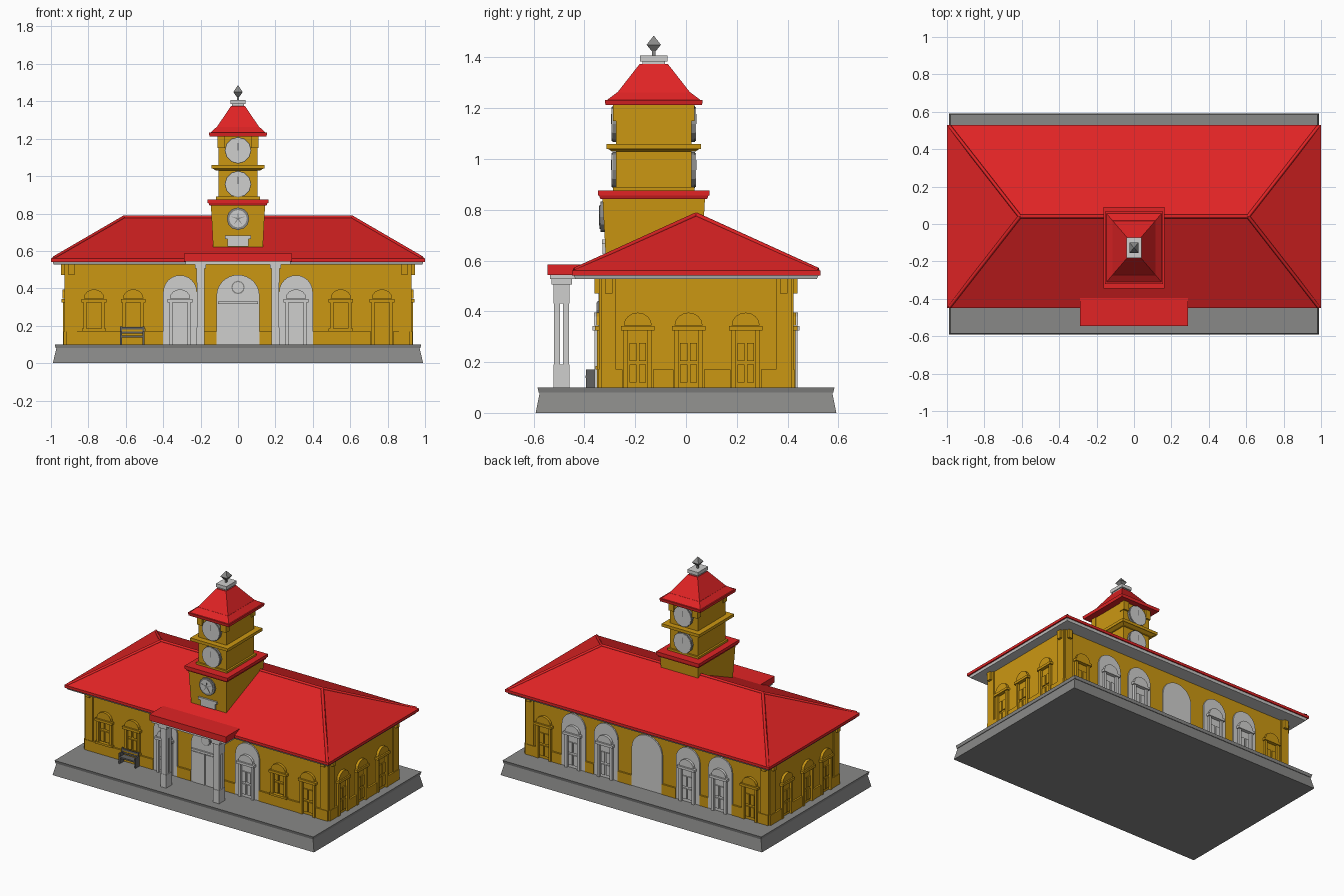
import bpy, bmesh
from math import sin, cos, pi, radians
from mathutils import Matrix

if "Cube" in bpy.data.objects:
    bpy.data.objects.remove(bpy.data.objects["Cube"], do_unlink=True)


def material(name, r, g, b):
    m = bpy.data.materials.new(name)
    m.use_nodes = True
    m.diffuse_color = (r, g, b, 1)
    bsdf = next(n for n in m.node_tree.nodes if n.type == 'BSDF_PRINCIPLED')
    bsdf.inputs["Base Color"].default_value = (r, g, b, 1)
    return m


YELLOW = material("ochre wall", 0.60, 0.31, 0.006)
RED = material("red roof", 0.75, 0.017, 0.018)
WHITE = material("off white trim", 0.62, 0.62, 0.61)
GREY = material("grey stone", 0.25, 0.25, 0.245)
DARK = material("dark grey", 0.12, 0.12, 0.12)


# One object made of convex solids, each given by its corner points
def part(name, solids, mat, place=Matrix()):
    bm = bmesh.new()
    for pts in solids:
        verts = [bm.verts.new(p) for p in pts]
        bmesh.ops.convex_hull(bm, input=verts)
    bmesh.ops.dissolve_limit(bm, angle_limit=radians(1), verts=bm.verts, edges=bm.edges)
    bmesh.ops.recalc_face_normals(bm, faces=bm.faces)
    bm.transform(place)
    mesh = bpy.data.meshes.new(name)
    bm.to_mesh(mesh)
    bm.free()
    mesh.materials.append(mat)
    ob = bpy.data.objects.new(name, mesh)
    bpy.context.scene.collection.objects.link(ob)
    return ob


def box(x0, x1, y0, y1, z0, z1):
    return [(x, y, z) for x in (x0, x1) for y in (y0, y1) for z in (z0, z1)]


# Four-sided block, half sizes at bottom and top, around a centre line at y
def taper(bx, by, z0, tx, ty, z1, y=0.0):
    return [(sx * hx, y + sy * hy, z) for hx, hy, z in ((bx, by, z0), (tx, ty, z1))
            for sx in (-1, 1) for sy in (-1, 1)]


# Outline in the wall plane (u, z), pushed outwards (towards -y)
def plate(outline, d0, d1):
    return [(u, -d, z) for u, z in outline for d in (d0, d1)]


def arch(u, w, z0, spring, rise, n=12):
    curve = [(u + w * cos(pi * i / n), spring + rise * sin(pi * i / n)) for i in range(n + 1)]
    return curve + ([(u - w, z0), (u + w, z0)] if z0 < spring else [])


def disc(u, z, r, n=12):
    return [(u + r * cos(2 * pi * i / n), z + r * sin(2 * pi * i / n)) for i in range(n)]


# ---- Platform
part("platform", [taper(0.99, 0.592, 0, 0.97, 0.575, 0.085),
                  taper(0.975, 0.58, 0.08, 0.98, 0.585, 0.1)], GREY)

# ---- Main building
MID = 0.04
HX, HY = 0.92, 0.375
part("walls", [taper(HX, HY, 0.1, HX, HY, 0.55, MID)], YELLOW)
part("eave_fascia", [taper(0.985, 0.475, 0.527, 0.993, 0.485, 0.547, MID)], WHITE)
ridge = [(-0.61, MID, 0.78), (0.61, MID, 0.78)]
part("main_roof", [taper(1, 0.49, 0.542, 1, 0.49, 0.56, MID) + ridge], RED)


def rail(name, a, b):
    c = bpy.data.curves.new(name, 'CURVE')
    c.dimensions = '3D'
    c.bevel_depth = 0.01
    c.bevel_resolution = 0
    s = c.splines.new('POLY')
    s.points.add(1)
    for p, co in zip(s.points, (a, b)):
        p.co = (*co, 1)
    c.materials.append(RED)
    bpy.context.scene.collection.objects.link(bpy.data.objects.new(name, c))


rail("ridge_cap", *ridge)
for sx in (-1, 1):
    for sy in (-1, 1):
        rail("hip_cap", (sx * 0.985, MID + sy * 0.48, 0.562), (sx * 0.61, MID, 0.78))


# ---- Wall openings: surround with cornice and arched pediment
def opening(name, place, u, mat, z0=0.1, lift=0.0):
    jambs = [box(u + s * 0.048 - 0.009, u + s * 0.048 + 0.009, -lift - 0.016, 0, z0, 0.33)
             for s in (-1, 1)]
    head = [box(u - 0.066, u + 0.066, -lift - 0.024, 0, 0.325, 0.342),
            plate(arch(u, 0.055, 0.345, 0.345, 0.05, 8), 0, lift + 0.018)]
    leaf = [box(u + s * 0.019 - 0.014, u + s * 0.019 + 0.014, -lift - 0.008, 0, z0 + 0.02 + h, z0 + 0.09 + h)
            for s in (-1, 1) for h in (0, 0.085)]
    sill = [box(u - 0.065, u + 0.065, -lift - 0.022, 0, z0, z0 + 0.014)] if z0 > 0.1 else []
    part(name, jambs + head + leaf + sill, mat, place)


def dress_wall(label, angle, dist, half, doors, windows, white_doors, centre):
    place = Matrix.Translation((0, MID, 0)) @ Matrix.Rotation(angle, 4, 'Z') @ Matrix.Translation((0, -dist, 0))
    gaps = [(u - 0.06, u + 0.06) for u in doors]
    for u in doors:
        opening(label + "_door", place, u, YELLOW)
    for u in windows:
        opening(label + "_window", place, u, YELLOW, 0.17)
    for u in white_doors:
        gaps.append((u - 0.09, u + 0.09))
        part(label + "_door_arch", [plate(arch(u, 0.09, 0.1, 0.38, 0.09), 0, 0.009)], WHITE, place)
        opening(label + "_white_door", place, u, WHITE, lift=0.009)
    if centre:
        gaps.append((-0.115, 0.115))
        part(label + "_main_arch", [plate(arch(0, 0.115, 0.1, 0.36, 0.112, 16), 0, 0.009)], WHITE, place)
    # Plinth fills the wall between the openings
    gaps.sort()
    starts = [-half] + [g[1] for g in gaps]
    ends = [g[0] for g in gaps] + [half]
    part(label + "_plinth", [box(a, b, -0.012, 0, 0.1, 0.17) for a, b in zip(starts, ends)], YELLOW, place)
    # Corner pilasters and eave brackets
    edge = half - 0.03
    part(label + "_pilasters", [box(s * edge - 0.03, s * edge + 0.03, -0.008, 0, 0.1, 0.53)
                                for s in (-1, 1)], YELLOW, place)
    part(label + "_brackets", [plate([(s * edge - 0.015, 0.47), (s * edge + 0.015, 0.47),
                                      (s * edge + 0.015, 0.53), (s * edge - 0.015, 0.53)], 0, 0.025)
                               for s in (-1, 1)], YELLOW, place)
    return place


front = dress_wall("front", 0, HY, HX, [0.77], [-0.77, -0.56, 0.55], [-0.31, 0.31], True)
dress_wall("back", pi, HY, HX, [-0.78, 0.78], [], [-0.555, -0.31, 0.31, 0.555], True)
dress_wall("left", pi / 2, HX, HY, [-0.23, -0.03, 0.195], [], [], False)
dress_wall("right", -pi / 2, HX, HY, [-0.195, 0.03, 0.23], [], [], False)

# ---- Main entrance details
part("entrance_doors", [box(s * 0.052 - 0.045, s * 0.052 + 0.045, -0.015, 0, 0.1, 0.31) for s in (-1, 1)]
     + [box(-0.108, 0.108, -0.02, 0, 0.315, 0.33)], WHITE, front)
part("entrance_round_rim", [plate(disc(0, 0.405, 0.036), 0, 0.013)], GREY, front)
part("entrance_round_window", [plate(disc(0, 0.405, 0.029), 0, 0.017)], WHITE, front)

# ---- Porch canopy on paired posts
part("porch_roof", [box(-0.29, 0.29, -0.545, -0.37, 0.543, 0.585)], RED)
part("porch_soffit", [box(-0.28, 0.28, -0.535, -0.37, 0.527, 0.545)], WHITE)
for sx in (-1, 1):
    x = sx * 0.2
    part("porch_column",
         [box(x - 0.02, x + 0.02, y - 0.012, y + 0.012, 0.12, 0.5) for y in (-0.508, -0.472)]
         + [box(x - 0.022, x + 0.022, -0.522, -0.458, 0.1, 0.19),
            box(x - 0.022, x + 0.022, -0.522, -0.458, 0.43, 0.51),
            box(x - 0.03, x + 0.03, -0.53, -0.45, 0.505, 0.53)], WHITE)

# ---- Bench
part("bench", [box(-0.63, -0.5, -0.395, -0.35, 0.138, 0.148)]
     + [box(-0.63, -0.5, -0.36, -0.352, z, z + 0.012) for z in (0.158, 0.18)]
     + [box(x - 0.005, x + 0.005, -0.393, -0.352, 0.1, 0.17) for x in (-0.625, -0.505)]
     + [box(x - 0.005, x + 0.005, -0.36, -0.35, 0.1, 0.195) for x in (-0.625, -0.505)], DARK)

# ---- Clock tower
TY = -0.127
part("tower_base", [taper(0.13, 0.186, 0.56, 0.145, 0.202, 0.85, TY)], YELLOW)
part("tower_red_band", [taper(0.152, 0.21, 0.842, 0.158, 0.216, 0.858, TY),
                        taper(0.162, 0.219, 0.856, 0.162, 0.219, 0.876, TY)], RED)
part("tower_stages", [taper(0.105, 0.148, 0.87, 0.105, 0.148, 1.22, TY),
                      taper(0.118, 0.16, 0.876, 0.118, 0.16, 0.89, TY)], YELLOW)
part("tower_cornice", [taper(0.118, 0.165, 1.03, 0.138, 0.183, 1.042, TY),
                       taper(0.142, 0.187, 1.04, 0.142, 0.187, 1.06, TY)], YELLOW)
part("tower_brackets", [box(sx * 0.09 - 0.02, sx * 0.09 + 0.02, TY + sy * 0.14 - 0.02,
                            TY + sy * 0.14 + 0.02, 1.15, 1.22)
                        for sx in (-1, 1) for sy in (-1, 1)], YELLOW)
part("tower_roof", [taper(0.152, 0.19, 1.212, 0.156, 0.193, 1.232, TY),
                    taper(0.15, 0.187, 1.23, 0.115, 0.145, 1.262, TY),
                    taper(0.115, 0.145, 1.26, 0.037, 0.055, 1.375, TY)], RED)
part("tower_cap", [taper(0.033, 0.045, 1.365, 0.033, 0.045, 1.39, TY),
                   taper(0.04, 0.055, 1.385, 0.04, 0.055, 1.408, TY)], WHITE)
part("finial", [taper(0.006, 0.006, 1.4, 0.006, 0.006, 1.44, TY),
                taper(0.008, 0.008, 1.425, 0.025, 0.028, 1.45, TY),
                taper(0.025, 0.028, 1.45, 0.001, 0.001, 1.485, TY)], GREY)

# Clock faces on the front and back of both upper stages
for label, angle in (("front", 0), ("back", pi)):
    spot = Matrix.Translation((0, TY, 0)) @ Matrix.Rotation(angle, 4, 'Z') @ Matrix.Translation((0, -0.148, 0))
    for z in (0.957, 1.138):
        part(label + "_clock_rim", [plate(disc(0, z, 0.071), 0, 0.015)], GREY, spot)
        part(label + "_clock_face", [plate(disc(0, z, 0.067), 0, 0.019)], WHITE, spot)
        part(label + "_clock_hand", [box(-0.002, 0.002, -0.021, 0, z, z + 0.04)], DARK, spot)

# Round emblem-free medallion and plaque on the tower base
base_front = Matrix.Translation((0, TY - 0.192, 0))
part("medallion_rim", [plate(disc(0, 0.772, 0.06), 0, 0.017)], GREY, base_front)
part("medallion_face", [plate(disc(0, 0.772, 0.047), 0, 0.021)], WHITE, base_front)
part("medallion_spokes", [plate([(0.004 * sin(a), 0.772 - 0.004 * cos(a)), (-0.004 * sin(a), 0.772 + 0.004 * cos(a)),
                                 (0.042 * cos(a), 0.772 + 0.042 * sin(a))], 0, 0.023)
                          for a in [pi / 2 + i * 2 * pi / 5 for i in range(5)]], GREY, base_front)
part("plaque", [box(-0.07, 0.07, -0.012, 0.01, 0.665, 0.682),
                box(-0.055, 0.055, -0.009, 0.01, 0.625, 0.665)], WHITE, base_front)
